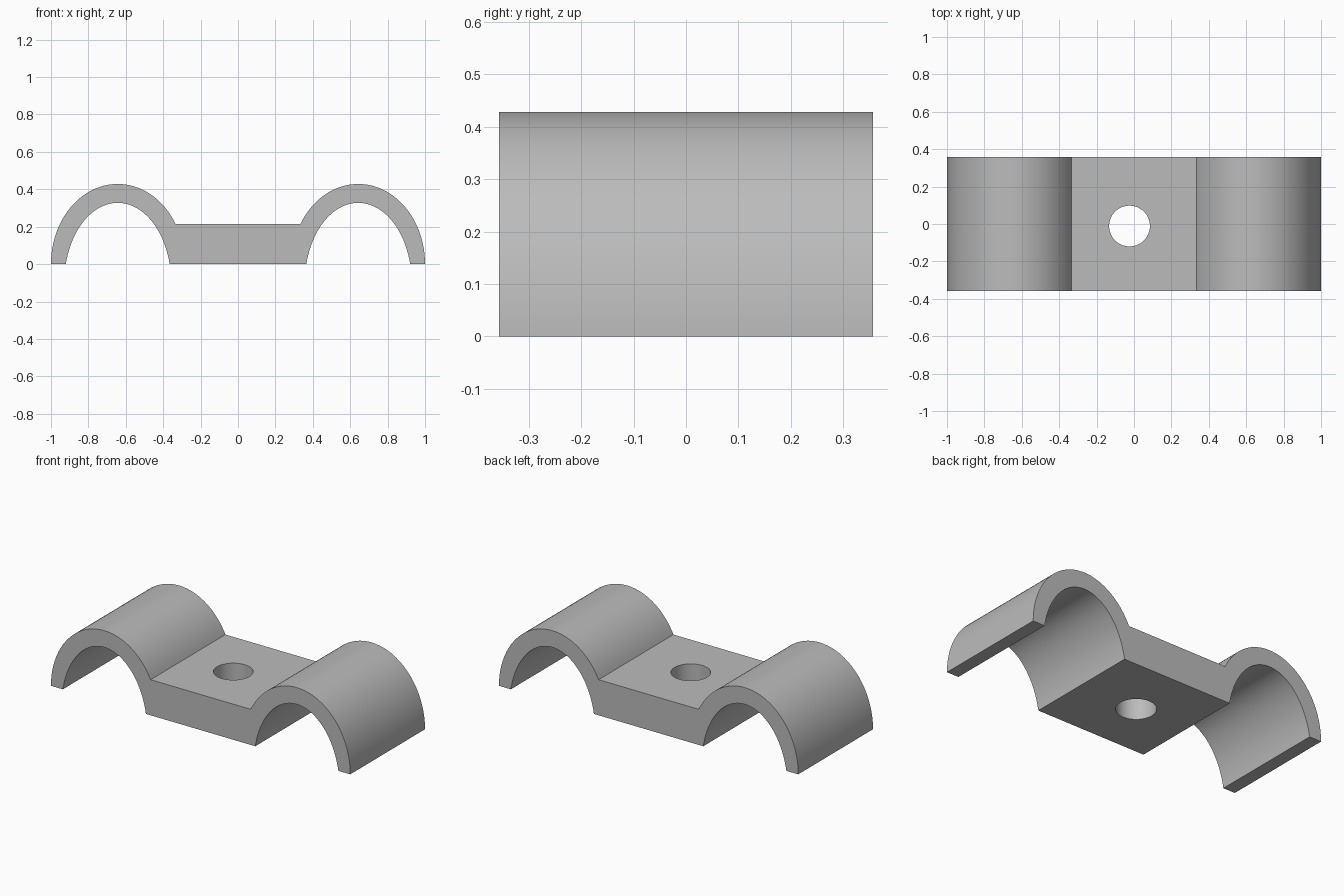
import bpy
import bmesh
from math import sin, cos, pi, asin

if "Cube" in bpy.data.objects:
    bpy.data.objects.remove(bpy.data.objects["Cube"])

HALF_DEPTH = 0.357
ARCH_X = 0.643
PAD_TOP = 0.215
SEGMENTS = 48

grey = bpy.data.materials.new("plain_grey")
grey.use_nodes = True
colour = (0.5, 0.5, 0.5, 1)
grey.diffuse_color = colour
grey.node_tree.nodes["Principled BSDF"].inputs["Base Color"].default_value = colour


def ellipse_arc(rx, rz, cz, start, end):
    """Points of an elliptical arc around the arch centre."""
    steps = [start + (end - start) * i / SEGMENTS for i in range(SEGMENTS + 1)]
    return [(ARCH_X + rx * cos(t), cz + rz * sin(t)) for t in steps]


def make_prism(name, outline, to_3d, offset):
    """Extrude a closed outline along an offset vector."""
    bm = bmesh.new()
    face = bm.faces.new([bm.verts.new(to_3d(p)) for p in outline])
    result = bmesh.ops.extrude_face_region(bm, geom=[face], use_keep_orig=True)
    moved = [v for v in result["geom"] if isinstance(v, bmesh.types.BMVert)]
    bmesh.ops.translate(bm, verts=moved, vec=offset)
    bmesh.ops.recalc_face_normals(bm, faces=bm.faces)
    mesh = bpy.data.meshes.new(name)
    bm.to_mesh(mesh)
    bm.free()
    mesh.materials.append(grey)
    obj = bpy.data.objects.new(name, mesh)
    bpy.context.collection.objects.link(obj)
    return obj


# Clamp profile: outer arch, inner channel, then the mirrored half
outer_rz = 0.4286
notch = pi - asin(PAD_TOP / outer_rz)
inner_rz, inner_z = 0.4286, -0.101
inner_start = asin(-inner_z / inner_rz)
half = ellipse_arc(0.357, outer_rz, 0, notch, 0)
half += ellipse_arc(0.2857, inner_rz, inner_z, inner_start, pi - inner_start)
outline = half + [(-x, z) for x, z in reversed(half)]
clamp = make_prism("double_pipe_clamp", outline,
                   lambda p: (p[0], -HALF_DEPTH, p[1]), (0, 2 * HALF_DEPTH, 0))

# Screw hole through the middle pad
circle = [(0.109 * cos(2 * pi * i / 64) - 0.024, 0.109 * sin(2 * pi * i / 64) - 0.011)
          for i in range(64)]
cutter = make_prism("hole_cutter", circle, lambda p: (p[0], p[1], -0.1), (0, 0, 0.5))
cutter.hide_render = True

cut = clamp.modifiers.new("screw_hole", "BOOLEAN")
cut.operation = "DIFFERENCE"
cut.solver = "EXACT"
cut.object = cutter

bpy.ops.object.select_all(action="DESELECT")
clamp.select_set(True)
bpy.context.view_layer.objects.active = clamp
bpy.ops.object.modifier_apply(modifier=cut.name)
bpy.data.objects.remove(cutter)
bpy.ops.object.shade_smooth_by_angle(angle=pi / 6)
